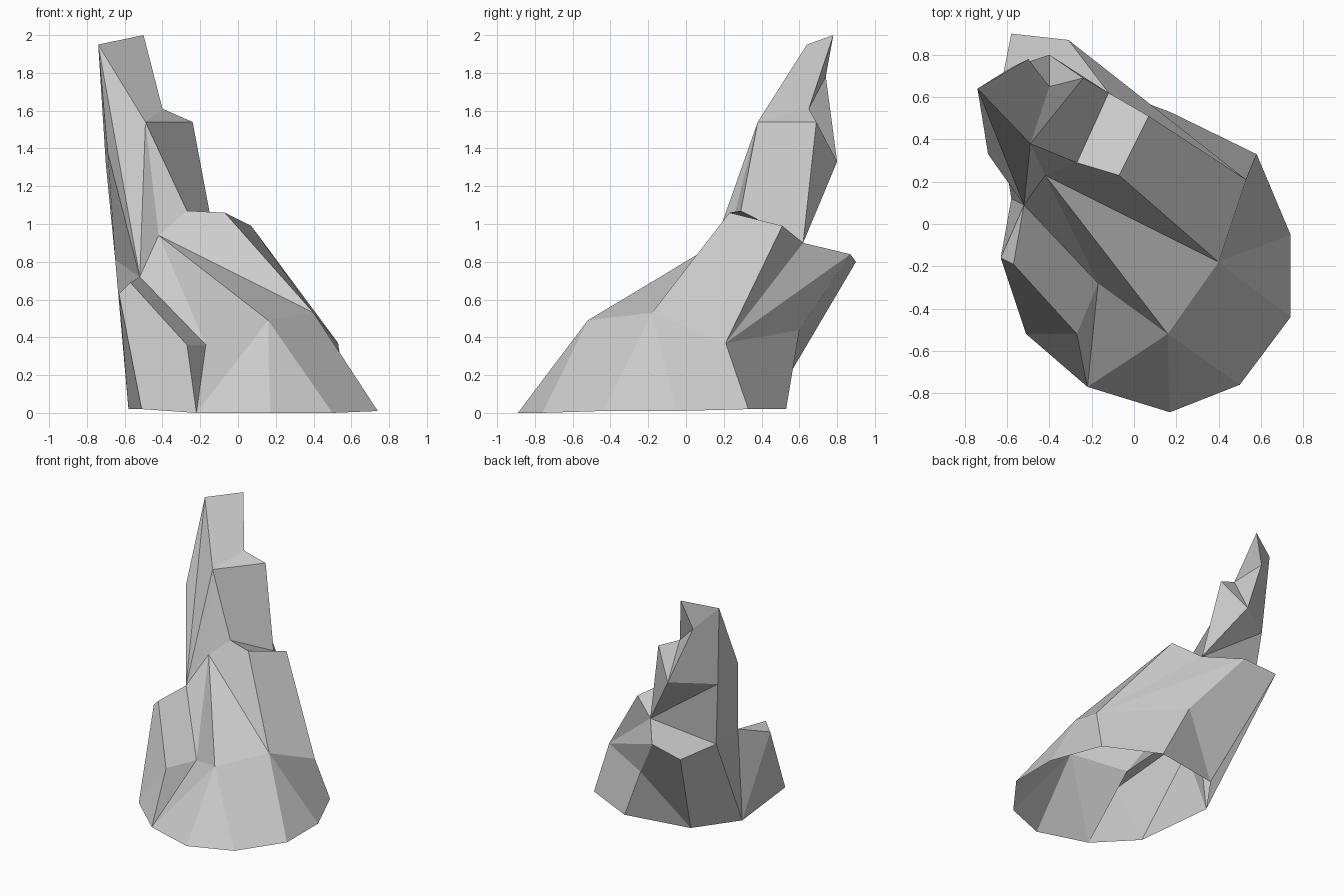
import bpy
import bmesh

cube = bpy.data.objects.get("Cube")
if cube:
    bpy.data.objects.remove(cube, do_unlink=True)


def make_material(name, color):
    mat = bpy.data.materials.new(name)
    mat.use_nodes = True
    mat.diffuse_color = color
    mat.node_tree.nodes["Principled BSDF"].inputs["Base Color"].default_value = color
    return mat


# Ground outline, counted from the right side round the front
rim = dict(
    a=(.74, -.44, .01), b=(.5, -.76, 0), c=(.17, -.89, 0), d=(-.22, -.77, 0),
    e=(-.51, -.52, .02), f=(-.58, .12, .02), g=(-.35, .44, .02),
    h=(.17, .53, .02), i=(.58, .33, .02), j=(.74, -.05, .01))

# Corners of the sloping body, with a gully in front and an overhang behind
body = dict(
    toe=(.16, -.52, .49), hip=(.40, -.18, .53), flank=(.53, .21, .37),
    heel=(-.02, .60, .44), tail=(-.31, .87, .84), overhang=(-.58, .90, .80),
    nape=(-.65, .55, .81), notch=(-.52, .09, .72), cheek=(-.63, -.16, .63),
    brow=(-.57, -.19, .69), gully=(-.17, -.28, .36), spout=(-.27, -.52, .36))

# Corners of the flat ledge beside the spire
ledge = dict(
    knee=(-.42, .23, .94), inner=(-.27, .29, 1.07), outer=(-.07, .23, 1.06),
    rear=(.07, .51, .99), saddle=(-.12, .62, .90))

# Corners of the leaning spire
spire = dict(
    chin=(-.49, .38, 1.54), ear=(-.24, .69, 1.54), step=(-.40, .65, 1.61),
    spine=(-.40, .80, 1.33), dent=(-.58, .74, 1.78), tip=(-.50, .78, 2.0),
    crest=(-.74, .64, 1.95), jaw=(-.69, .33, 1.38), back=(-.70, .60, 1.32))

# Facets of each part, named by their corners
facets = {
    "front": ["toe hip a b", "toe b c", "toe c d", "toe d gully", "gully d spout",
              "spout d e", "spout e cheek brow", "notch gully spout brow",
              "knee gully notch", "knee toe gully", "knee hip toe"],
    "sides": ["hip j a", "hip flank i j", "hip outer rear flank",
              "cheek e f", "notch cheek f", "notch brow cheek", "notch f nape"],
    "rear": ["flank heel h i", "heel g h", "tail overhang g heel",
             "overhang nape f g", "saddle tail flank", "tail heel flank",
             "saddle nape overhang tail", "saddle flank rear"],
    "ledge": ["saddle rear outer inner", "knee inner outer hip",
              "chin inner knee", "chin knee notch"],
    "spire": ["chin ear saddle inner", "chin step ear", "crest tip step chin",
              "crest chin notch", "crest notch jaw", "crest jaw back",
              "jaw notch nape back", "tip dent step", "crest dent tip",
              "dent spine step", "step spine ear", "ear spine saddle",
              "crest back spine dent", "spine back saddle", "back nape saddle"],
}

# Join all parts into one faceted rock, open underneath
bm = bmesh.new()
corner = {}
for part in (rim, body, ledge, spire):
    for name, position in part.items():
        corner[name] = bm.verts.new(position)
for part in facets.values():
    for names in part:
        bm.faces.new([corner[n] for n in names.split()])
bmesh.ops.recalc_face_normals(bm, faces=bm.faces)

# Make sure the shell faces outward
bm.normal_update()
ledge_face = next(f for f in bm.faces
                  if corner["rear"] in f.verts and corner["inner"] in f.verts)
if ledge_face.normal.z < 0:
    bmesh.ops.reverse_faces(bm, faces=bm.faces)

mesh = bpy.data.meshes.new("rock")
bm.to_mesh(mesh)
bm.free()
mesh.materials.append(make_material("stone grey", (.6, .6, .6, 1)))
rock = bpy.data.objects.new("rock", mesh)
bpy.context.collection.objects.link(rock)
